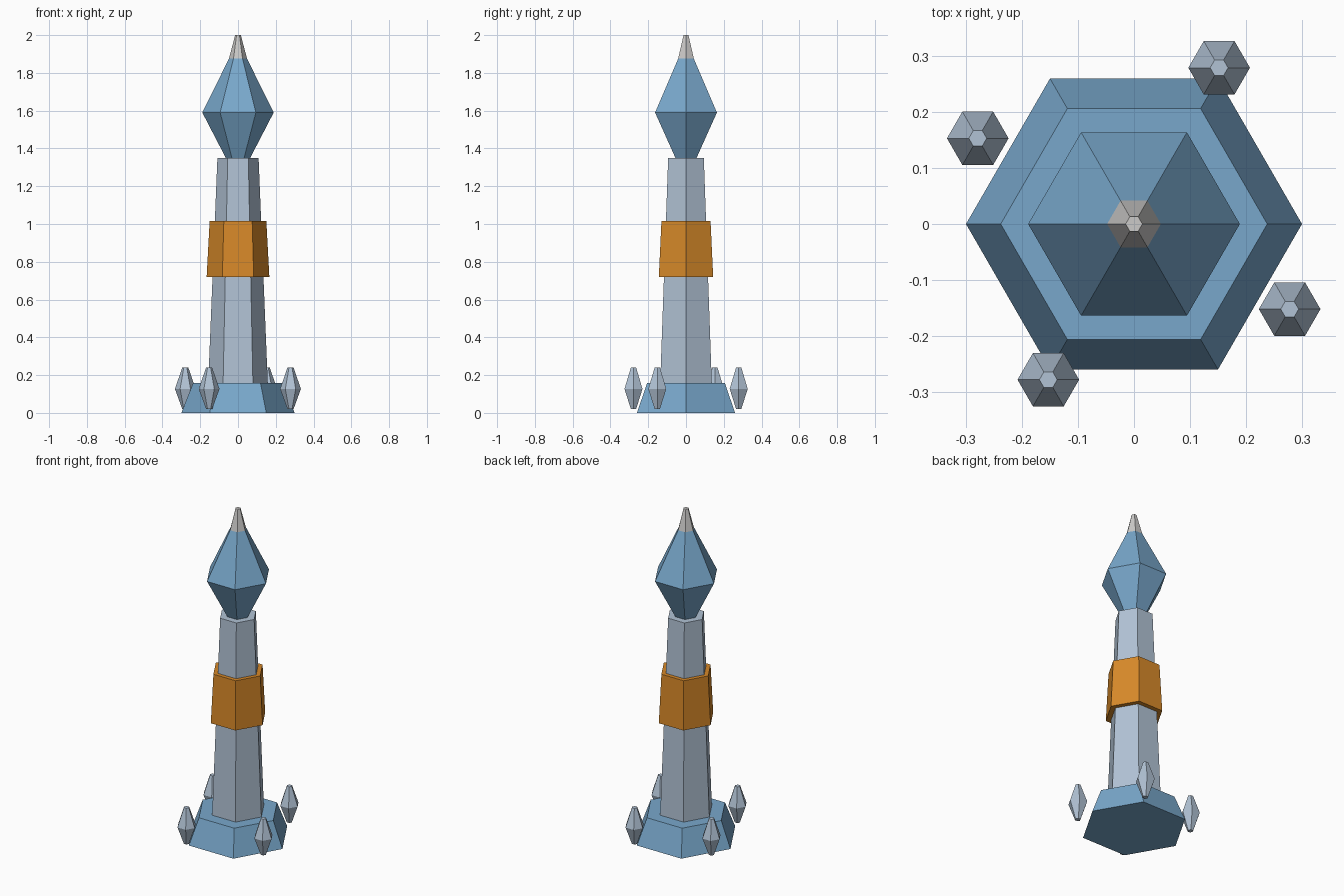
import bpy
import bmesh
from math import cos, sin, tau

cube = bpy.data.objects.get("Cube")
if cube:
    bpy.data.objects.remove(cube, do_unlink=True)

SIDES = 6


def make_material(name, color):
    mat = bpy.data.materials.new(name)
    mat.use_nodes = True
    mat.diffuse_color = (*color, 1)
    mat.node_tree.nodes["Principled BSDF"].inputs["Base Color"].default_value = (*color, 1)
    return mat


blue = make_material("sky blue", (0.19, 0.39, 0.60))
steel = make_material("pale steel", (0.44, 0.54, 0.66))
orange = make_material("orange", (0.68, 0.25, 0.022))
grey = make_material("light grey", (0.60, 0.59, 0.58))


def hex_part(name, profile, mat, location=(0, 0, 0)):
    """Closed six-sided solid from (radius, height) rings, low to high."""
    bm = bmesh.new()
    rings = [[bm.verts.new((r * cos(tau * i / SIDES), r * sin(tau * i / SIDES), z))
              for i in range(SIDES)] for r, z in profile]
    for low, high in zip(rings, rings[1:]):
        for i in range(SIDES):
            j = (i + 1) % SIDES
            bm.faces.new((low[i], low[j], high[j], high[i]))
    bm.faces.new(rings[0][::-1])
    bm.faces.new(rings[-1])
    mesh = bpy.data.meshes.new(name)
    bm.to_mesh(mesh)
    bm.free()
    mesh.materials.append(mat)
    obj = bpy.data.objects.new(name, mesh)
    obj.location = location
    bpy.context.collection.objects.link(obj)
    return obj


# Tower, from the ground up
hex_part("base", [(0.30, 0), (0.238, 0.157)], blue)
hex_part("shaft", [(0.158, 0.15), (0.109, 1.35)], steel)
hex_part("band", [(0.166, 0.72), (0.15, 1.016)], orange)
hex_part("head", [(0.062, 1.345), (0.189, 1.59), (0.047, 1.877)], blue)
hex_part("tip", [(0.048, 1.875), (0.015, 2.0)], grey)

# Four floating crystals around the base
spots = {"back_left": (0.152, 0.279), "back_right": (-0.279, 0.153),
         "front_left": (0.278, -0.152), "front_right": (-0.153, -0.278)}
for place, (x, y) in spots.items():
    hex_part("crystal_" + place, [(0.016, 0.02), (0.055, 0.127), (0.016, 0.24)],
             steel, (x, y, 0))
